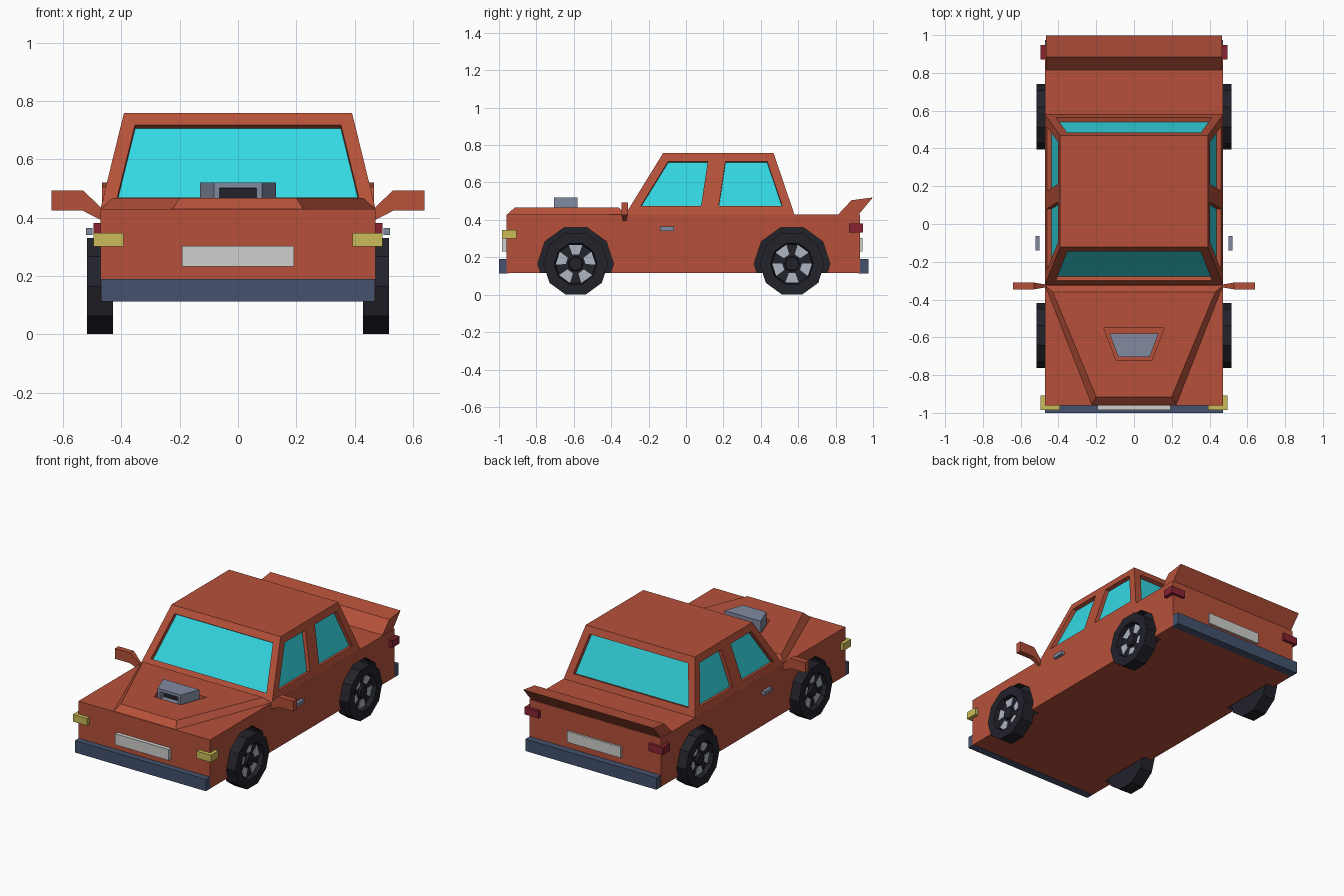
import bpy, bmesh, math
from mathutils import Vector

if "Cube" in bpy.data.objects:
    bpy.data.objects.remove(bpy.data.objects["Cube"])


def material(name, r, g, b):
    m = bpy.data.materials.new(name)
    m.diffuse_color = (r, g, b, 1)
    m.use_nodes = True
    m.node_tree.nodes["Principled BSDF"].inputs["Base Color"].default_value = m.diffuse_color
    return m


PAINT = material("rust_paint", 0.47, 0.083, 0.042)
GLASS = material("cyan_glass", 0.034, 0.69, 0.77)
BLACK = material("black_rubber", 0.016, 0.016, 0.024)
NAVY = material("navy_bumper", 0.058, 0.085, 0.155)
WHITE = material("pale_plate", 0.62, 0.62, 0.61)
YELLOW = material("yellow_lamp", 0.6, 0.5, 0.1)
RED = material("red_lamp", 0.25, 0.017, 0.032)
SILVER = material("silver_rim", 0.43, 0.47, 0.54)
STEEL = material("steel_grey", 0.22, 0.255, 0.35)


def loft(bm, rings, mat=0):
    """Closed solid skinned through rings of equal point count."""
    vs = [[bm.verts.new(p) for p in ring] for ring in rings]
    n = len(vs[0])
    faces = [bm.faces.new(vs[0]), bm.faces.new(vs[-1])]
    for a, b in zip(vs, vs[1:]):
        for i in range(n):
            j = (i + 1) % n
            faces.append(bm.faces.new((a[i], a[j], b[j], b[i])))
    for f in faces:
        f.material_index = mat
    bmesh.ops.recalc_face_normals(bm, faces=faces)
    return faces


def finish(name, bm, *mats):
    me = bpy.data.meshes.new(name)
    bm.to_mesh(me)
    bm.free()
    for m in mats:
        me.materials.append(m)
    ob = bpy.data.objects.new(name, me)
    bpy.context.collection.objects.link(ob)
    return ob


def solid(name, rings, mat):
    bm = bmesh.new()
    loft(bm, rings)
    return finish(name, bm, mat)


def flat(pts, z):
    return [(x, y, z) for x, y in pts]


def box(name, x0, x1, y0, y1, z0, z1, mat):
    pts = [(x0, y0), (x1, y0), (x1, y1), (x0, y1)]
    return solid(name, [flat(pts, z0), flat(pts, z1)], mat)


def trapezoid(front_w, front_y, back_w, back_y):
    return [(-front_w, front_y), (front_w, front_y), (back_w, back_y), (-back_w, back_y)]


def decagon(x, r, cy, cz):
    return [(x, cy + r * math.cos(k * math.pi / 5), cz + r * math.sin(k * math.pi / 5))
            for k in range(10)]


def cut(ob, cutters):
    """Subtract the cutters, bake the result and remove them."""
    for c in cutters:
        c.hide_render = True
        mod = ob.modifiers.new("cut", 'BOOLEAN')
        mod.operation = 'DIFFERENCE'
        mod.solver = 'EXACT'
        mod.object = c
    bpy.context.view_layer.update()
    dg = bpy.context.evaluated_depsgraph_get()
    me = bpy.data.meshes.new_from_object(ob.evaluated_get(dg))
    ob.modifiers.clear()
    ob.data = me
    for c in cutters:
        bpy.data.objects.remove(c)


WHEEL_Y = (-0.59, 0.567)
WHEEL_Z = 0.165

# Lower body with wheel arches
body = box("body", -0.472, 0.472, -0.96, 0.93, 0.115, 0.43, PAINT)
cut(body, [solid("arch_cutter", [decagon(s * 0.42, 0.203, y, WHEEL_Z),
                                 decagon(s * 0.6, 0.203, y, WHEEL_Z)], PAINT)
           for s in (-1, 1) for y in WHEEL_Y])
body.data.materials.clear()
body.data.materials.append(PAINT)
body.data.materials.append(BLACK)
for p in body.data.polygons:
    c = p.center
    inside = abs(c.x) < 0.465 and 0.12 < c.z < 0.42 and -0.9 < c.y < 0.9
    p.material_index = 1 if inside else 0

# Raised bonnet with a recess around the scoop
bonnet = solid("bonnet", [flat(trapezoid(0.225, -0.957, 0.472, -0.325), 0.428),
                          flat(trapezoid(0.20, -0.915, 0.43, -0.36), 0.467)], PAINT)
recess = trapezoid(0.095, -0.72, 0.16, -0.55)
cut(bonnet, [solid("recess_cutter", [flat(recess, 0.44), flat(recess, 0.6)], PAINT)])

# Air scoop with dark mouth
bm = bmesh.new()
sc = trapezoid(0.083, -0.705, 0.13, -0.58)
faces = loft(bm, [flat(sc, 0.435), flat(sc, 0.52)])
mouth = [f for f in faces if f.normal.y < -0.9]
bmesh.ops.inset_individual(bm, faces=mouth, thickness=0.019, use_even_offset=True)
bmesh.ops.inset_individual(bm, faces=mouth, thickness=0.001, depth=-0.04)
for f in mouth:
    f.material_index = 1
finish("air_scoop", bm, STEEL, BLACK)

# Cabin with recessed windows
bm = bmesh.new()


def cabin_ring(w, front, mid, back, z):
    return [(-w, front, z), (w, front, z), (w, mid, z),
            (w, back, z), (-w, back, z), (-w, mid, z)]


faces = loft(bm, [cabin_ring(0.472, -0.325, 0.121, 0.58, 0.428),
                  cabin_ring(0.391, -0.122, 0.171, 0.468, 0.758)])
panes = [f for f in faces if len(f.verts) == 4]
bmesh.ops.inset_individual(bm, faces=panes, thickness=0.047, use_even_offset=True)
bmesh.ops.inset_individual(bm, faces=panes, thickness=0.0005, depth=-0.025)
for f in panes:
    f.material_index = 1
finish("cabin", bm, PAINT, GLASS)

# Rear spoiler
profile = [(0.81, 0.425), (0.885, 0.505), (0.999, 0.52), (0.92, 0.425)]
solid("spoiler", [[(x, y, z) for y, z in profile] for x in (-0.466, 0.466)], PAINT)

# Bumpers and number plates
box("front_bumper", -0.47, 0.47, -1.0, -0.95, 0.113, 0.19, NAVY)
box("rear_bumper", -0.47, 0.47, 0.92, 0.975, 0.113, 0.19, NAVY)
box("front_plate", -0.192, 0.192, -0.985, -0.955, 0.232, 0.303, WHITE)
box("rear_plate", -0.192, 0.192, 0.925, 0.943, 0.232, 0.303, WHITE)

# Paired parts on both sides
for s, side in ((-1, "left"), (1, "right")):
    box(side + "_headlight", s * 0.393, s * 0.495, -0.985, -0.907, 0.301, 0.347, YELLOW)
    box(side + "_taillight", s * 0.393, s * 0.495, 0.872, 0.947, 0.333, 0.381, RED)
    box(side + "_door_handle", s * 0.499, s * 0.521, -0.14, -0.063, 0.341, 0.364, STEEL)

    # Mirror: thin plate narrowing in depth where the arm meets the body
    outline = [(0.64, 0.492), (0.53, 0.492), (0.465, 0.43), (0.47, 0.392),
               (0.535, 0.425), (0.64, 0.425)]
    rings = [[(s * x, -0.328 + d * (0.018 if x > 0.5 else 0.007), z) for x, z in outline]
             for d in (-1, 1)]
    solid(side + "_mirror", rings, PAINT)

    # Wheels: dished tyre, hub and five silver rim plates
    for y, end, turn in ((WHEEL_Y[0], "front", 90), (WHEEL_Y[1], "rear", 270)):
        bm = bmesh.new()
        loft(bm, [decagon(s * x, r, y, WHEEL_Z) for x, r in
                  ((0.428, 0.12), (0.428, 0.173), (0.517, 0.173), (0.517, 0.115),
                   (0.488, 0.108))])
        loft(bm, [decagon(s * x, r, y, WHEEL_Z) for x, r in ((0.48, 0.042), (0.505, 0.036))])
        for k in range(5):
            a = math.radians(turn + 72 * k)
            u = Vector((0, math.cos(a), math.sin(a)))
            v = Vector((0, -math.sin(a), math.cos(a)))
            c = Vector((0, y, WHEEL_Z))
            loft(bm, [[c + u * r + v * w + Vector((s * x, 0, 0)) for r, w in
                       ((0.05, -0.018), (0.101, -0.036), (0.101, 0.036), (0.05, 0.018))]
                      for x in (0.486, 0.492)], 1)
        finish(f"{end}_{side}_wheel", bm, BLACK, SILVER)
